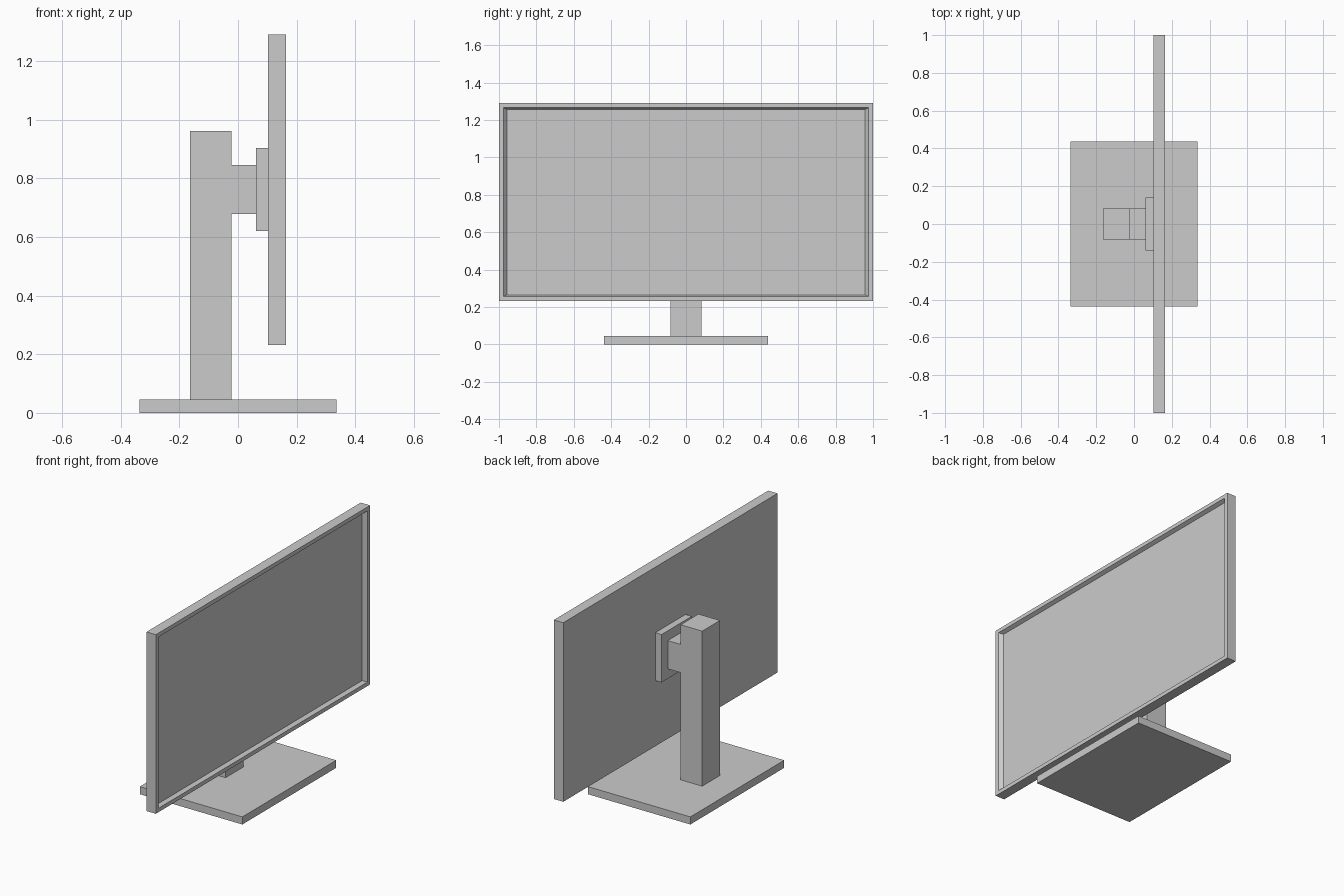
import bpy, bmesh

if "Cube" in bpy.data.objects:
    bpy.data.objects.remove(bpy.data.objects["Cube"])


def box(name, x, y, z):
    """Box spanning the (min, max) ranges x, z and the half-width y."""
    bm = bmesh.new()
    bmesh.ops.create_cube(bm, size=1)
    for v in bm.verts:
        v.co = ((x[0] + x[1]) / 2 + v.co.x * (x[1] - x[0]),
                v.co.y * 2 * y,
                (z[0] + z[1]) / 2 + v.co.z * (z[1] - z[0]))
    mesh = bpy.data.meshes.new(name)
    bm.to_mesh(mesh)
    bm.free()
    obj = bpy.data.objects.new(name, mesh)
    bpy.context.collection.objects.link(obj)
    return obj


# Stand
box("base", (-0.335, 0.335), 0.438, (0, 0.045))
box("column", (-0.164, -0.023), 0.083, (0.045, 0.961))
box("arm", (-0.023, 0.061), 0.083, (0.678, 0.845))
box("mount_plate", (0.061, 0.102), 0.141, (0.62, 0.903))

# Screen housing with a sunken display behind a slightly tapered bezel
screen = box("screen", (0.102, 0.163), 1.0, (0.232, 1.29))
bm = bmesh.new()
bm.from_mesh(screen.data)
bm.normal_update()
front = max(bm.faces, key=lambda f: f.normal.x)
bmesh.ops.inset_region(bm, faces=[front], thickness=0.033)
inner = bmesh.ops.extrude_discrete_faces(bm, faces=[front])["faces"][0]
mid = inner.calc_center_median()
for v in inner.verts:
    v.co.x -= 0.022
    v.co.y *= 0.98
    v.co.z = mid.z + (v.co.z - mid.z) * 0.98
bmesh.ops.recalc_face_normals(bm, faces=bm.faces)
bm.to_mesh(screen.data)
bm.free()
